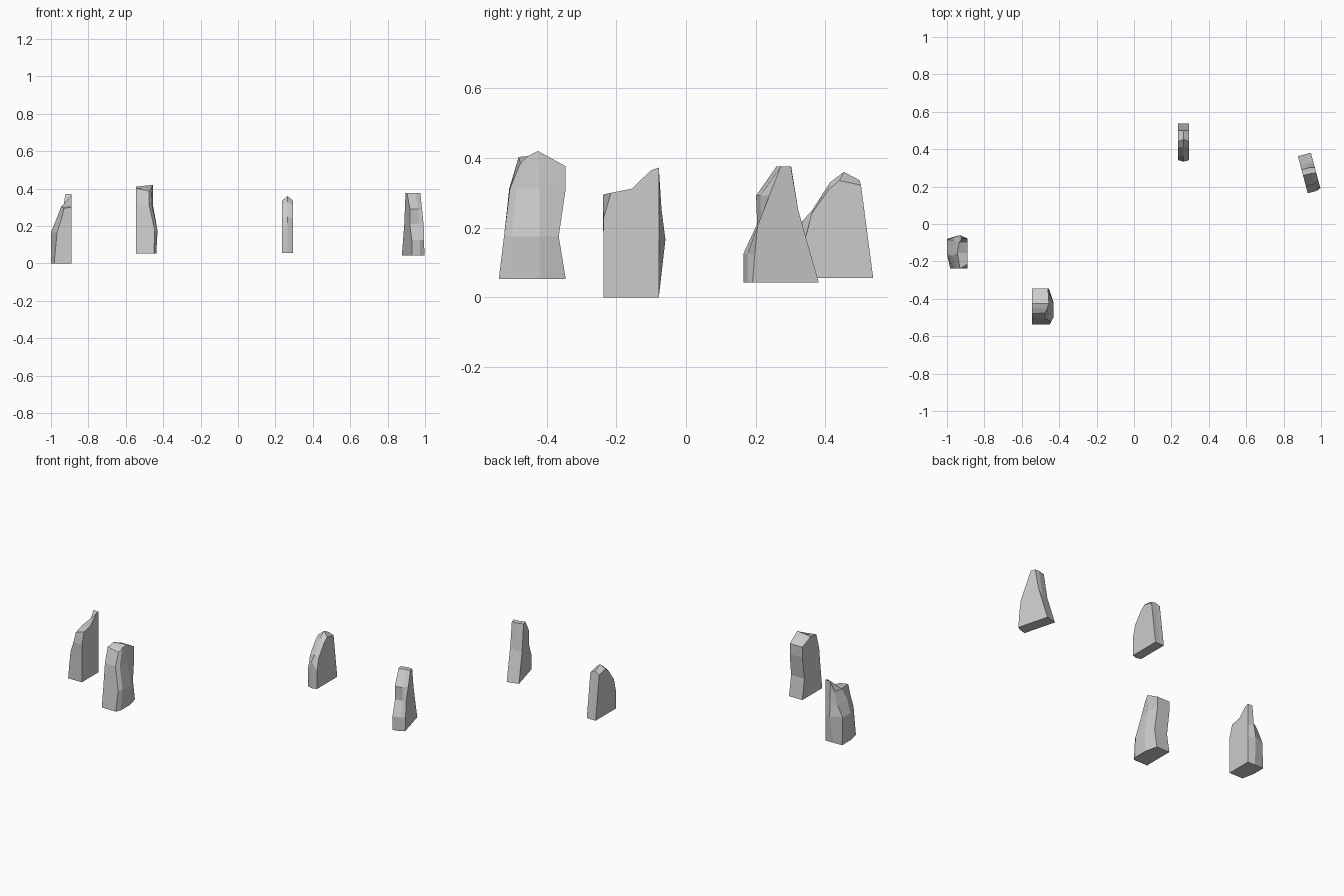
import bpy, bmesh, math
from mathutils import Matrix, Vector

if "Cube" in bpy.data.objects:
    bpy.data.objects.remove(bpy.data.objects["Cube"])


def loft(name, rings, strip_cap=False, matrix=Matrix()):
    """Join equal-length loops into a closed flat-shaded stone."""
    bm = bmesh.new()
    loops = [[bm.verts.new(matrix @ Vector(p)) for p in ring] for ring in rings]
    n = len(loops[0])
    for a, b in zip(loops, loops[1:]):
        for i in range(n):
            j = (i + 1) % n
            bm.faces.new((a[i], a[j], b[j], b[i]))
    bm.faces.new(loops[0])
    top = loops[-1]
    if strip_cap:  # uneven crown: strips running left to right
        for i in range(n // 2 - 1):
            bm.faces.new((top[i], top[i + 1], top[n - 2 - i], top[n - 1 - i]))
    else:
        bm.faces.new(top)
    bmesh.ops.recalc_face_normals(bm, faces=bm.faces)
    mesh = bpy.data.meshes.new(name)
    bm.to_mesh(mesh)
    bm.free()
    obj = bpy.data.objects.new(name, mesh)
    bpy.context.collection.objects.link(obj)
    return obj


def level(left, right, z):
    """Horizontal loop: left side front to back, then right side back to front."""
    return [(x, y, z) for x, y in left + right[::-1]]


def slab(x, profile):
    """Side profile (y, z) placed at one x."""
    return [(x, y, z) for y, z in profile]


# Left stone: plain block with a bulging rear and a stepped peak
right_a = [(-.89, y) for y in (-.237, -.155, -.11, -.078)]
loft("left_stone", [
    level([(-.983, -.237), (-1, -.16), (-1, -.08), (-.94, -.078)], right_a, 0),
    level([(-.967, -.237), (-1, -.16), (-1, -.085), (-.93, -.059)], right_a, .166),
    [(-.945, -.238, .235), (-.972, -.17, .235), (-.965, -.085, .235), (-.925, -.07, .25),
     (-.89, -.078, .235), (-.89, -.11, .235), (-.89, -.155, .235), (-.89, -.237, .225)],
    [(-.93, -.238, .295), (-.945, -.155, .303), (-.935, -.1, .30), (-.922, -.078, .372),
     (-.89, -.078, .372), (-.89, -.1, .365), (-.89, -.155, .312), (-.89, -.215, .30)],
], True)

# Front stone: pinched waist at the rear, leaning crown
def left_b(*ys):
    return [(-.545, y) for y in ys]

loft("front_stone", [
    level(left_b(-.537, -.47, -.42, -.345),
          [(-.45, -.537), (-.437, -.51), (-.437, -.42), (-.455, -.345)], .053),
    level(left_b(-.522, -.47, -.42, -.365),
          [(-.445, -.522), (-.43, -.50), (-.43, -.42), (-.455, -.365)], .175),
    level(left_b(-.507, -.47, -.42, -.345),
          [(-.475, -.505), (-.46, -.485), (-.455, -.42), (-.46, -.345)], .312),
    [(-.545, -.48, .403), (-.545, -.45, .405), (-.545, -.425, .41), (-.545, -.345, .376),
     (-.46, -.345, .376), (-.455, -.425, .42), (-.465, -.455, .405), (-.475, -.475, .385)],
], True)

# Rear stone: thin slab with a ridged top sweeping down at the front
edge = [(.342, .055), (.537, .055), (.502, .322), (.44, .335), (.41, .31),
        (.36, .24), (.342, .167)]
ridge = [(.333, .055), (.537, .055), (.498, .336), (.453, .36), (.413, .33),
         (.362, .25), (.333, .218)]
loft("rear_stone", [slab(.235, edge), slab(.265, ridge), slab(.295, edge)])

# Right stone: turned wedge with a notched front
notched = [(-.108, .042), (-.108, .125), (-.067, .21), (-.07, .292), (-.01, .375),
           (.022, .375), (.046, .215), (.097, .042)]
straight = [(-.1, .042), (-.093, .125), (-.085, .205), (-.05, .292), (-.016, .375),
            (.014, .375), (.036, .25), (.097, .042)]
turn = Matrix.Translation((.936, .278, 0)) @ Matrix.Rotation(math.radians(15), 4, 'Z')
loft("right_stone", [slab(-.036, notched), slab(.01, notched), slab(.036, straight)],
     matrix=turn)
